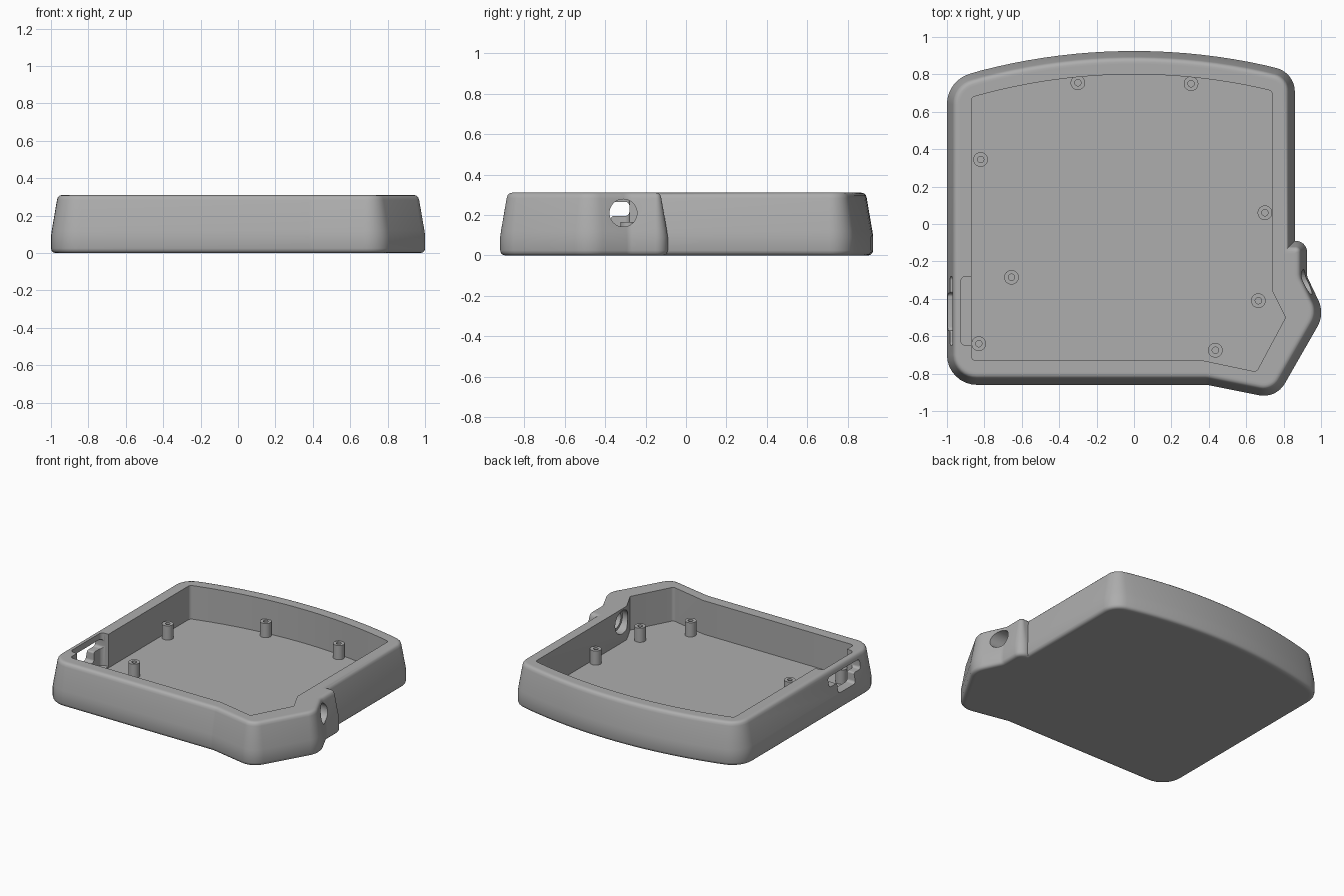
import bpy, math
from mathutils import Vector

if "Cube" in bpy.data.objects:
    bpy.data.objects.remove(bpy.data.objects["Cube"], do_unlink=True)

grey = bpy.data.materials.new("plain grey")
grey.use_nodes = True
grey.diffuse_color = (0.42, 0.42, 0.42, 1)
grey.node_tree.nodes["Principled BSDF"].inputs["Base Color"].default_value = (0.42, 0.42, 0.42, 1)

FLOOR, TOP = 0.06, 0.31


def arc_y(x, radius):
    """Height of the bowed back edge at x."""
    return -2.33 + math.sqrt(radius * radius - x * x)


def outline(corners, inset=0.0, steps=8):
    """Round the corners (x, y, r) of a counter-clockwise polygon, after insetting it."""
    n = len(corners)
    pts = [Vector(c[:2]) for c in corners]
    loop = []
    for i, p in enumerate(pts):
        a = (p - pts[i - 1]).normalized()
        b = (pts[(i + 1) % n] - p).normalized()
        na, nb = Vector((-a.y, a.x)), Vector((-b.y, b.x))
        q = p + (na + nb) * inset / (1 + na.dot(nb))
        r = corners[i][2]
        if r == 0:
            loop.append(q)
            continue
        turn = a.x * b.y - a.y * b.x
        side = 1 if turn > 0 else -1
        r = max(r - side * inset, 0.004)
        angle = math.acos(max(-1, min(1, a.dot(b))))
        start = q - a * r * math.tan(angle / 2)
        centre = start + na * side * r
        for k in range(steps + 1):
            t = side * angle * k / steps
            d = start - centre
            loop.append(centre + Vector((d.x * math.cos(t) - d.y * math.sin(t),
                                         d.x * math.sin(t) + d.y * math.cos(t))))
    return loop


def circle(x, y, r, n=32):
    return [Vector((x + r * math.cos(2 * math.pi * k / n),
                    y + r * math.sin(2 * math.pi * k / n))) for k in range(n)]


def loft(name, rings, along_x=False):
    """Skin (loop, height) rings and cap both ends."""
    n = len(rings[0][0])
    verts = [(h, p.x, p.y) if along_x else (p.x, p.y, h) for loop, h in rings for p in loop]
    faces = [tuple(reversed(range(n))), tuple(range(len(verts) - n, len(verts)))]
    for j in range(len(rings) - 1):
        for i in range(n):
            k = (i + 1) % n
            faces.append((j * n + i, j * n + k, j * n + n + k, j * n + n + i))
    mesh = bpy.data.meshes.new(name)
    mesh.from_pydata(verts, [], faces)
    mesh.materials.append(grey)
    obj = bpy.data.objects.new(name, mesh)
    bpy.context.collection.objects.link(obj)
    return obj


def activate(obj):
    bpy.ops.object.select_all(action='DESELECT')
    obj.select_set(True)
    bpy.context.view_layer.objects.active = obj


def cut(body, name, loop, low, high, along_x=False):
    tool = loft(name, [(loop, low), (loop, high)], along_x)
    tool.hide_render = True
    mod = body.modifiers.new(name, 'BOOLEAN')
    mod.operation, mod.solver, mod.object = 'DIFFERENCE', 'EXACT', tool
    activate(body)
    bpy.ops.object.modifier_apply(modifier=name)
    bpy.data.objects.remove(tool, do_unlink=True)


def back_arc(x0, x1, radius, n=18):
    xs = [x0 + (x1 - x0) * k / n for k in range(n + 1)]
    return [(x, arc_y(x, radius), 0) for x in xs]


# Tapered outer body with softened bottom and top edges
outer = [(-1, -0.86, 0.16), (0.39, -0.86, 0.1), (0.76, -0.934, 0.13), (1.02, -0.48, 0.15),
         (0.925, -0.28, 0.06), (0.925, -0.09, 0.06), (0.86, -0.09, 0),
         (0.86, arc_y(0.86, 3.255), 0.13)]
outer += back_arc(0.7, -0.82, 3.255) + [(-1, arc_y(1, 3.255), 0.17)]
profile = [(0.04, 0), (0.024, 0), (0.012, 0.004), (0.004, 0.012), (0, 0.025), (0, 0.09),
           (0.004, 0.12), (0.032, 0.283), (0.037, 0.298), (0.046, 0.307), (0.058, TOP), (0.07, TOP)]
tray = loft("tray_body", [(outline(outer, d), z) for d, z in profile])

# Main cavity
inner = [(-0.87, -0.73, 0.025), (0.37, -0.73, 0), (0.655, -0.79, 0.025), (0.81, -0.5, 0),
         (0.74, -0.36, 0), (0.74, arc_y(0.74, 3.13), 0.025)]
inner += back_arc(0.68, -0.8, 3.13) + [(-0.87, arc_y(0.87, 3.13), 0.025)]
cut(tray, "cavity_cutter", outline(inner), FLOOR, 0.5)

# Pocket behind the port opening
pocket = [(-0.927, -0.65, 0.03), (-0.8, -0.65, 0), (-0.8, -0.28, 0), (-0.927, -0.28, 0.03)]
cut(tray, "pocket_cutter", outline(pocket), FLOOR + 0.01, 0.5)

# Stepped port opening through the right-hand wall
port = [(-0.57, 0.12, 0.02), (-0.37, 0.12, 0.02), (-0.37, 0.195, 0.012), (-0.28, 0.195, 0.02),
        (-0.28, 0.265, 0.02), (-0.65, 0.265, 0.02), (-0.65, 0.195, 0.02), (-0.57, 0.195, 0.012)]
cut(tray, "port_cutter", outline(port), -1.1, -0.88, True)

# Round cable hole through the bulge, wider on the inside
cut(tray, "cable_hole_cutter", circle(-0.31, 0.21, 0.068), 0.6, 1.1, True)
cut(tray, "cable_bore_cutter", circle(-0.31, 0.21, 0.086), 0.6, 0.8, True)
activate(tray)
bpy.ops.object.shade_smooth_by_angle(angle=math.radians(32))

# Screw posts with blind holes
posts = [(-0.3, 0.755), (0.305, 0.75), (-0.82, 0.345), (0.7, 0.06),
         (-0.655, -0.285), (0.665, -0.41), (-0.83, -0.64), (0.435, -0.675)]
for i, (x, y) in enumerate(posts):
    wide, bore = circle(x, y, 0.039), circle(x, y, 0.017)
    post = loft(f"screw_post_{i + 1}", [(wide, FLOOR - 0.01), (wide, 0.165), (bore, 0.165), (bore, 0.08)])
    activate(post)
    bpy.ops.object.shade_smooth_by_angle(angle=math.radians(32))
